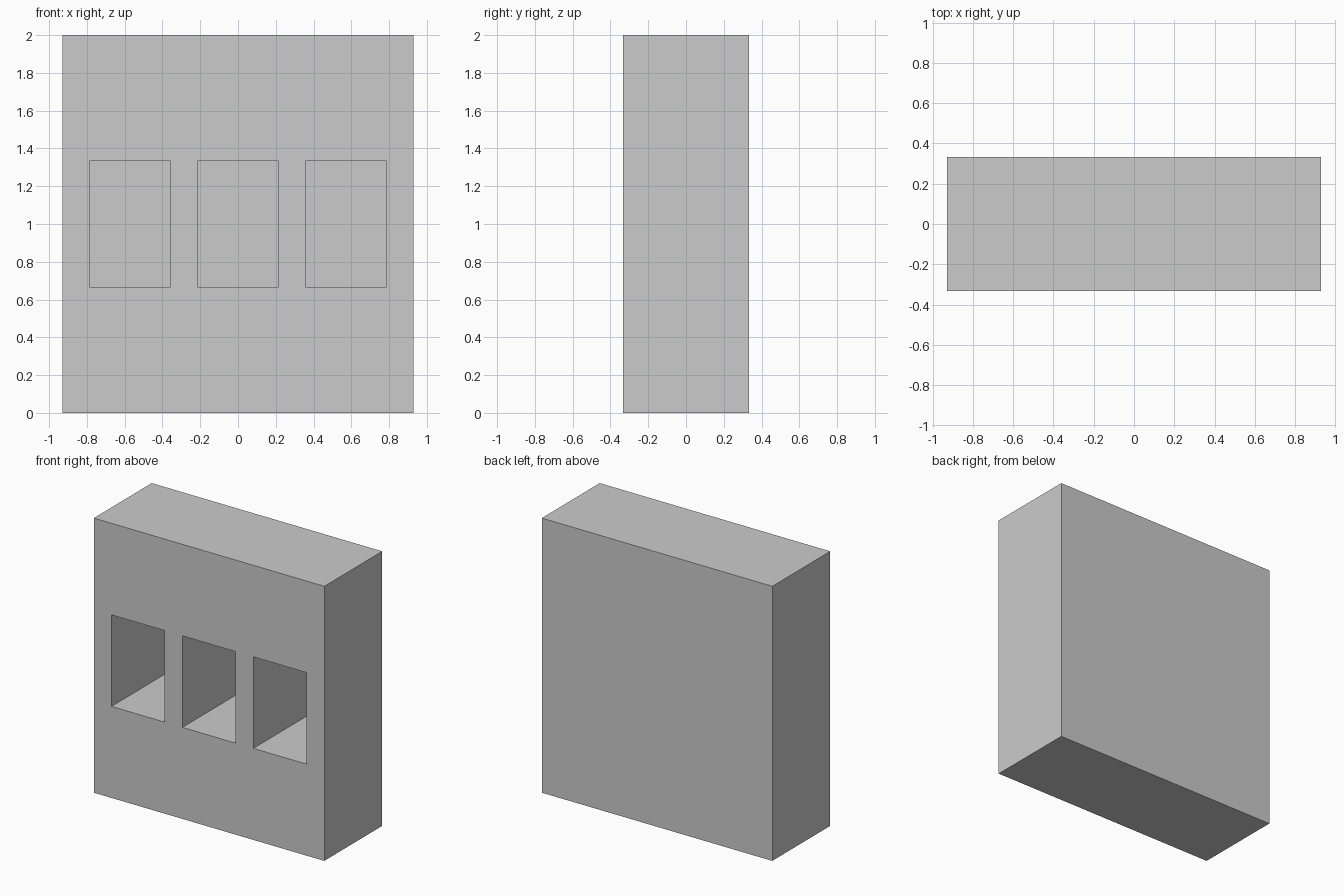
import bpy

if "Cube" in bpy.data.objects:
    bpy.data.objects.remove(bpy.data.objects["Cube"])

WIDTH, DEPTH, HEIGHT = 13 / 7, 2 / 3, 2.0
OPEN_W, OPEN_H, SPACING = 3 / 7, 2 / 3, 4 / 7
BACK = 0.32  # y of the thin back wall inside each opening


def box(name, x, y, z):
    """Box from (min, max) ranges along each axis."""
    ranges = (x, y, z)
    centre = [(a + b) / 2 for a, b in ranges]
    bpy.ops.mesh.primitive_cube_add(size=1, location=centre)
    obj = bpy.context.object
    obj.name = name
    obj.scale = [b - a for a, b in ranges]
    bpy.ops.object.transform_apply(location=True, rotation=False, scale=True)
    return obj


# Solid wall block
wall = box("wall_block", (-WIDTH / 2, WIDTH / 2), (-DEPTH / 2, DEPTH / 2), (0, HEIGHT))

# Three deep window recesses cut from the front
for i in (-1, 0, 1):
    cx = i * SPACING
    cutter = box("window_cutter", (cx - OPEN_W / 2, cx + OPEN_W / 2), (-0.5, BACK),
                 (1 - OPEN_H / 2, 1 + OPEN_H / 2))
    cutter.hide_render = True
    mod = wall.modifiers.new("window_recess", 'BOOLEAN')
    mod.operation = 'DIFFERENCE'
    mod.solver = 'EXACT'
    mod.object = cutter
    bpy.context.view_layer.objects.active = wall
    bpy.ops.object.modifier_apply(modifier=mod.name)
    bpy.data.objects.remove(cutter)
